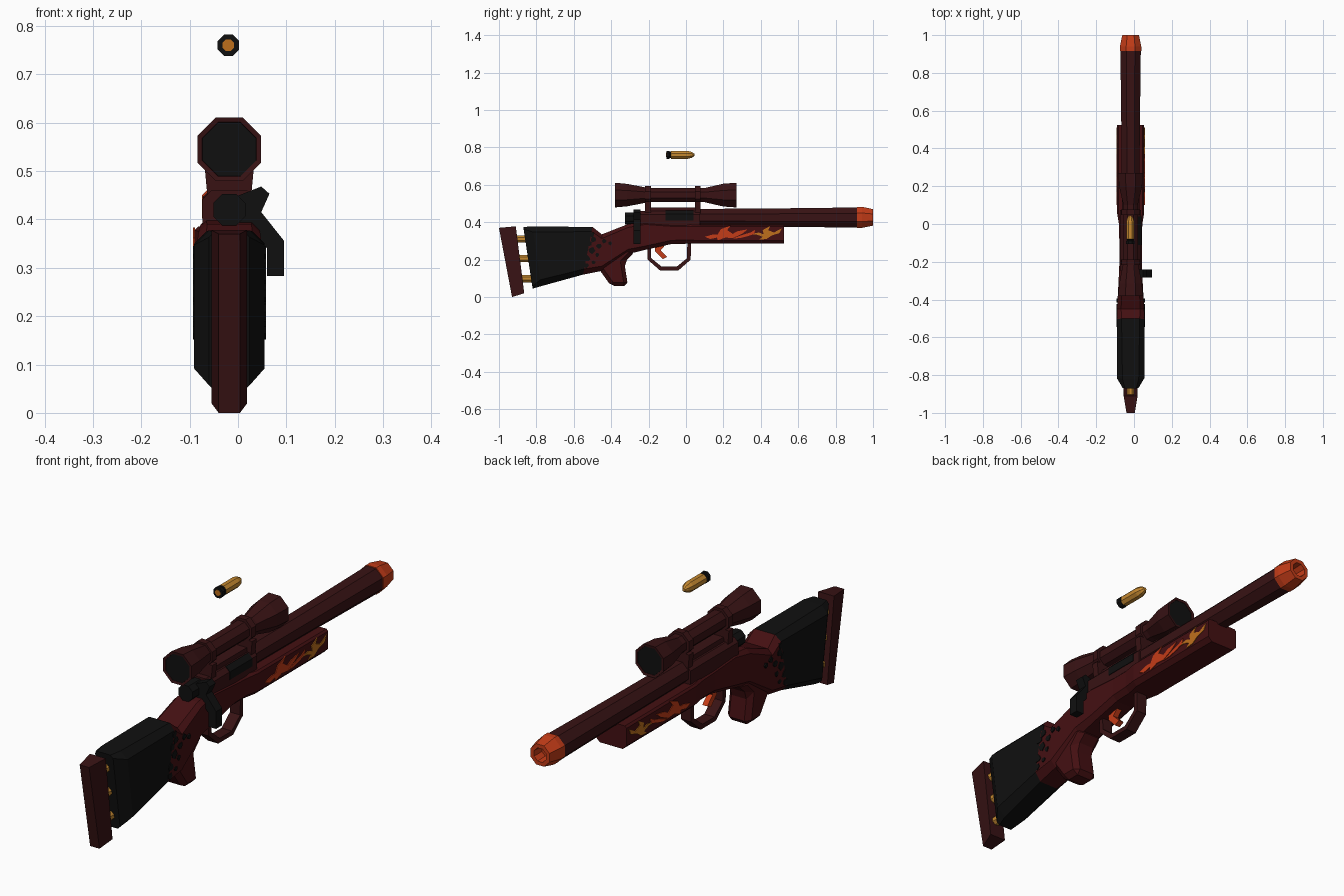
import bpy, bmesh, math

CX = -0.018  # centre line of the body


def colour(name, r, g, b):
    m = bpy.data.materials.new(name)
    m.diffuse_color = (r, g, b, 1)
    return m


STOCK = colour("deep_red", 0.058, 0.005, 0.006)
METAL = colour("dark_maroon", 0.040, 0.0062, 0.007)
BLACK = colour("black", 0.005, 0.005, 0.005)
ORANGE = colour("orange_red", 0.55, 0.045, 0.009)
GOLD = colour("gold", 0.56, 0.25, 0.03)
AMBER = colour("amber", 0.52, 0.16, 0.012)


def finish(name, bm, *mats):
    bmesh.ops.recalc_face_normals(bm, faces=bm.faces)
    me = bpy.data.meshes.new(name)
    bm.to_mesh(me)
    bm.free()
    for m in mats:
        me.materials.append(m)
    ob = bpy.data.objects.new(name, me)
    bpy.context.collection.objects.link(ob)
    return ob


def skin(name, rings, mats, index=None):
    """Join rings of equal point count and cap both ends."""
    bm = bmesh.new()
    vs = [[bm.verts.new(p) for p in r] for r in rings]
    n = len(vs[0])
    for k, (a, b) in enumerate(zip(vs, vs[1:])):
        for i in range(n):
            f = bm.faces.new((a[i], a[(i + 1) % n], b[(i + 1) % n], b[i]))
            f.material_index = index[k] if index else 0
    for end, k in ((vs[0], 0), (vs[-1], -1)):
        bm.faces.new(end).material_index = index[k] if index else 0
    return finish(name, bm, *mats)


def turned(name, profile, z, mats, index=None, n=8, x=CX):
    """Faceted round part along y; profile is (y, flat-to-centre size)."""
    rings = []
    for y, r in profile:
        r /= math.cos(math.pi / n)
        angs = [(i + 0.5) * math.tau / n for i in range(n)]
        rings.append([(x + r * math.cos(a), y, z + r * math.sin(a)) for a in angs])
    return skin(name, rings, mats, index)


def prism(name, pts, axis, a, b, mat):
    """Outline pushed along x (points y,z) or along y (points x,z)."""
    place = (lambda p, t: (t, p[0], p[1])) if axis == "x" else (lambda p, t: (p[0], t, p[1]))
    return skin(name, [[place(p, t) for p in pts] for t in (a, b)], [mat])


def section(yt, yb, zt, zb, hw, ct, cb):
    """Eight-sided cross-section, leaning from yt at the top to yb below."""
    pts = [(-hw + ct, zt), (hw - ct, zt), (hw, zt - ct), (hw, zb + cb),
           (hw - cb, zb), (cb - hw, zb), (-hw, zb + cb), (-hw, zt - ct)]
    return [(CX + x, yb + (yt - yb) * (z - zb) / (zt - zb), z) for x, z in pts]


def bevel(ob, width):
    m = ob.modifiers.new("chamfer", "BEVEL")
    m.width, m.segments, m.limit_method = width, 1, "ANGLE"


# stock body: fore-end, waist, wrist
skin("stock", [section(*s) for s in (
    (0.525, 0.525, 0.385, 0.285, 0.072, 0.008, 0.018),
    (0.06, 0.06, 0.385, 0.285, 0.072, 0.008, 0.018),
    (0.00, 0.00, 0.388, 0.285, 0.062, 0.012, 0.02),
    (-0.08, -0.08, 0.39, 0.283, 0.060, 0.012, 0.02),
    (-0.22, -0.22, 0.40, 0.252, 0.060, 0.012, 0.02),
    (-0.31, -0.31, 0.39, 0.230, 0.064, 0.018, 0.025),
    (-0.45, -0.45, 0.335, 0.140, 0.072, 0.022, 0.025),
    (-0.50, -0.55, 0.375, 0.120, 0.073, 0.025, 0.03))], [STOCK])

# grip
bevel(prism("grip", [(-0.27, 0.245), (-0.33, 0.185), (-0.31, 0.058), (-0.40, 0.058),
                     (-0.455, 0.135), (-0.48, 0.20), (-0.40, 0.30)],
            "x", CX - 0.055, CX + 0.055, STOCK), 0.02)

# black rear stock
skin("rear_stock", [section(*s) for s in (
    (-0.50, -0.55, 0.375, 0.120, 0.073, 0.025, 0.03),
    (-0.82, -0.775, 0.377, 0.058, 0.073, 0.03, 0.034),
    (-0.87, -0.82, 0.375, 0.045, 0.042, 0.012, 0.012))], [BLACK])

# butt plate, narrower at its back edge, on three pins
back, front = [(-1.0, 0.37), (-0.93, 0.0)], [(-0.865, 0.02), (-0.91, 0.378)]
skin("butt_plate", [[(CX + s * (0.022 if p in back else 0.037), *p) for p in back + front]
                    for s in (-1, 1)], [METAL])
for i, (y, z) in enumerate(((-0.90, 0.31), (-0.885, 0.205), (-0.87, 0.098))):
    turned(f"butt_pin_{i + 1}", [(y - 0.02, 0.019), (y + 0.09, 0.019)], z, [GOLD])

# mottled black patches where the stock changes colour
patches = [(-0.435, 0.300, 0.012), (-0.408, 0.288, 0.010), (-0.465, 0.272, 0.014),
           (-0.492, 0.308, 0.016), (-0.508, 0.250, 0.018), (-0.475, 0.225, 0.011),
           (-0.525, 0.205, 0.016), (-0.505, 0.335, 0.013), (-0.495, 0.185, 0.010),
           (-0.515, 0.285, 0.015), (-0.535, 0.170, 0.014)]
for side in (-1, 1):
    x0, x1 = CX + side * 0.068, CX + side * 0.0755
    for i, (y, z, r) in enumerate(patches):
        pts = [(y + r * (1 + 0.3 * math.sin(5 * k + i)) * math.cos(k * math.tau / 6 + i),
                z + r * (1 + 0.3 * math.cos(3 * k + i)) * math.sin(k * math.tau / 6 + i))
               for k in range(6)]
        prism("patch", pts, "x", x0, x1, BLACK)

# flame decoration on both sides of the fore-end
flames = [
    ("flame_rear", ORANGE, [(0.10, .322), (.145, .335), (.17, .335), (.185, .362), (.24, .383),
                            (.22, .358), (.25, .338), (.275, .352), (.33, .362), (.30, .338),
                            (.25, .315), (.21, .318), (.17, .303), (.165, .318), (.13, .310)]),
    ("flame_middle", ORANGE, [(.25, .313), (.30, .332), (.345, .345), (.37, .36), (.365, .338),
                              (.33, .325), (.29, .315)]),
    ("flame_front", AMBER, [(.34, .335), (.39, .345), (.415, .335), (.41, .358), (.45, .38),
                            (.44, .357), (.47, .345), (.512, .368), (.50, .342), (.46, .33),
                            (.43, .310), (.39, .307), (.41, .322), (.38, .333)])]
for side in (-1, 1):
    for name, mat, pts in flames:
        prism(name, pts, "x", CX + side * 0.071, CX + side * 0.075, mat)

# receiver with loading port
skin("receiver", [section(y, y, 0.46, 0.365, 0.055, 0.018, 0.01) for y in (-0.245, 0.075)], [METAL])
prism("loading_port", [(CX + x, z) for x, z in
      ((0.05, .41), (0.0575, .41), (0.0575, .443), (0.038, .4625), (0.03, .455))],
      "y", -0.11, 0.04, BLACK)

# bolt and its bent handle
turned("bolt", [(-0.325, 0.033), (-0.23, 0.033)], 0.42, [BLACK])
prism("bolt_handle", [(-0.01, .445), (.048, .468), (.065, .453), (.048, .415), (.095, .356),
                      (.095, .283), (.06, .283), (.06, .34), (.02, .385), (-0.01, .40)],
      "y", -0.282, -0.242, BLACK)

# barrel and muzzle tip with a bore
turned("barrel", [(0.05, 0.046), (0.5, 0.049), (0.918, 0.054)], 0.425, [METAL])
turned("muzzle_tip", [(0.915, 0.0565), (0.94, 0.0565), (1.0, 0.044), (1.0, 0.028), (0.95, 0.026)],
       0.426, [ORANGE])

# scope: body with recessed lenses at both ends
turned("scope", [(-0.37, 0.055), (-0.378, 0.056), (-0.38, 0.066), (-0.315, 0.060), (-0.20, 0.038),
                 (0.10, 0.038), (0.20, 0.061), (0.27, 0.066), (0.268, 0.056), (0.26, 0.055)],
       0.545, [METAL])
for name, y in (("rear_lens", -0.374), ("front_lens", 0.264)):
    turned(name, [(y - 0.003, 0.0555), (y + 0.003, 0.0555)], 0.545, [BLACK])

# scope rail and two ring mounts
prism("scope_rail", [(CX - .03, .45), (CX + .03, .45), (CX + .026, .478), (CX - .026, .478)],
      "y", -0.2, 0.065, METAL)
for y in (-0.203, 0.062):
    turned("scope_ring", [(y - 0.015, 0.049), (y + 0.015, 0.049)], 0.545, [METAL])
    prism("ring_foot", [(CX - .045, .445), (CX + .045, .445), (CX + .051, .51), (CX - .051, .51)],
          "y", y - 0.015, y + 0.015, METAL)

# trigger guard and trigger
outer = [(-0.207, .27), (-0.205, .20), (-0.14, .143), (-0.04, .143), (0.025, .20), (0.027, .295)]
inner = [(0.007, .295), (0.006, .208), (-0.05, .162), (-0.13, .162), (-0.186, .208), (-0.187, .27)]
prism("trigger_guard", outer + inner, "x", CX - 0.024, CX + 0.024, METAL)
prism("trigger", [(-0.165, .275), (-0.105, .285), (-0.135, .25), (-0.10, .215), (-0.125, .203),
                  (-0.165, .245)], "x", CX - 0.012, CX + 0.012, ORANGE)

# floating cartridge
turned("cartridge", [(-0.105, 0.022), (-0.09, 0.022), (-0.088, 0.017), (-0.082, 0.017),
                     (-0.08, 0.021), (0.01, 0.021), (0.032, 0.015), (0.045, 0.006)],
       0.76, [BLACK, GOLD], [0, 0, 0, 0, 1, 1, 1], x=-0.02)
turned("primer", [(-0.107, 0.012), (-0.10, 0.012)], 0.76, [AMBER], x=-0.02)
